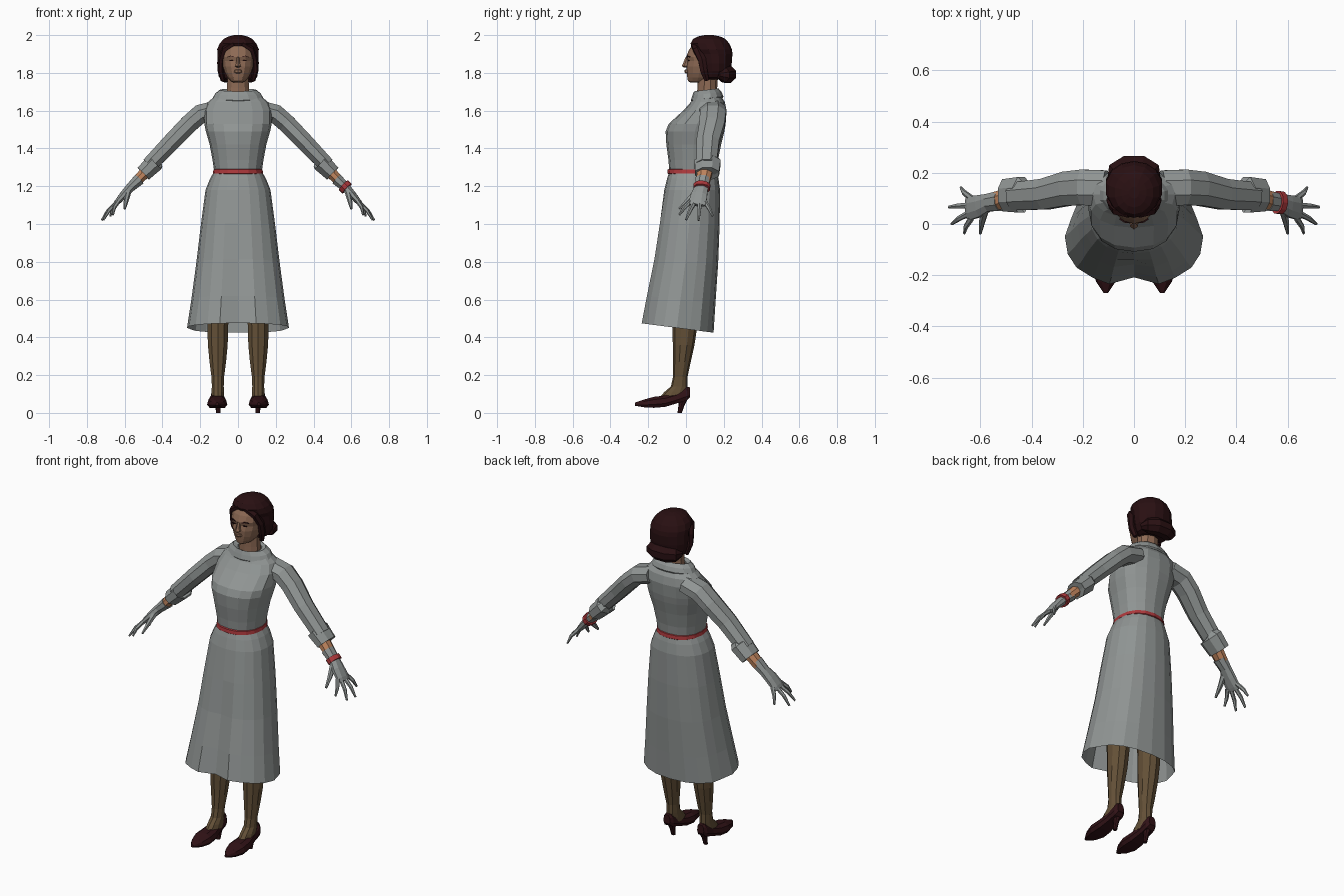
import bpy, bmesh, math
from mathutils import Vector


def material(name, r, g, b):
    m = bpy.data.materials.new(name)
    m.diffuse_color = (r, g, b, 1)
    return m


GREY = material("grey cloth", 0.28, 0.30, 0.295)
RED = material("red trim", 0.42, 0.04, 0.045)
FACE = material("face skin", 0.27, 0.145, 0.09)
ARM = material("arm skin", 0.52, 0.23, 0.11)
STOCKING = material("brown stocking", 0.125, 0.08, 0.038)
HAIR = material("dark hair", 0.022, 0.005, 0.006)
SHOE = material("dark shoe", 0.03, 0.006, 0.008)


def loft(name, rings, mat, caps=True):
    """Skin a list of equal-sized point rings with flat quads."""
    bm = bmesh.new()
    rows = [[bm.verts.new(p) for p in ring] for ring in rings]
    n = len(rows[0])
    for a, b in zip(rows, rows[1:]):
        for i in range(n):
            j = (i + 1) % n
            bm.faces.new((a[i], a[j], b[j], b[i]))
    if caps:
        bm.faces.new(rows[0])
        bm.faces.new(rows[-1])
    bmesh.ops.recalc_face_normals(bm, faces=bm.faces)
    mesh = bpy.data.meshes.new(name)
    bm.to_mesh(mesh)
    bm.free()
    mesh.materials.append(mat)
    ob = bpy.data.objects.new(name, mesh)
    bpy.context.collection.objects.link(ob)
    return ob


def hoop(z, w, yf, yb, n=14, cx=0.0, p=1.0, tilt=0.0):
    """Level oval ring: half width w, front yf, back yb."""
    cy, ry, pts = (yf + yb) / 2, (yb - yf) / 2, []
    for i in range(n):
        a = 2 * math.pi * i / n - math.pi / 2
        c, s = math.cos(a), math.sin(a)
        x = cx + w * math.copysign(abs(c) ** p, c)
        y = cy + ry * math.copysign(abs(s) ** p, s)
        pts.append(Vector((x, y, z + tilt * (y - cy))))
    return pts


def hoops(name, rows, mat, caps=True, **kw):
    return loft(name, [hoop(*r, **kw) for r in rows], mat, caps)


def sweep(name, path, mat, side=1, n=8):
    """Oval tube along path points (x, y, z, half depth in y, half thickness)."""
    c = [Vector(q[:3]) for q in path]
    rings = []
    for i, q in enumerate(path):
        t = (c[min(i + 1, len(c) - 1)] - c[max(i - 1, 0)]).normalized()
        u = Vector((0, 1, 0))
        u = (u - t * u.dot(t)).normalized()
        v = t.cross(u)
        ring = []
        for k in range(n):
            a = 2 * math.pi * (k + 0.5) / n
            pt = c[i] + u * q[3] * math.cos(a) + v * q[4] * math.sin(a)
            ring.append(Vector((pt.x * side, pt.y, pt.z)))
        rings.append(ring)
    return loft(name, rings, mat)


# Skirt: flared rings with folds that deepen toward the tilted hem
skirt = []
for z, w, yf, yb, k in [(1.28, .125, -.088, .163, 0), (1.24, .148, -.1, .172, 0),
                        (1.18, .172, -.115, .18, 0), (1.0, .196, -.145, .178, .2),
                        (.8, .22, -.175, .17, .5), (.6, .247, -.215, .156, .8),
                        (.45, .27, -.243, .146, 1)]:
    ring = hoop(z, w, yf, yb, n=20, p=.88, tilt=-.13 * k)
    for i, p in enumerate(ring):
        p.y += .035 * k if i == 0 else 0
        if i % 4 == 2:
            p.x *= 1 - .05 * k
    skirt.append(ring)
loft("skirt", skirt, GREY, caps=False)

# Bodice, belt and folded collar
hoops("bodice", [(1.27, .125, -.088, .163), (1.34, .135, -.093, .17), (1.42, .15, -.104, .186),
                 (1.49, .17, -.108, .203), (1.53, .178, -.092, .21), (1.6, .18, -.015, .215),
                 (1.645, .16, .025, .206), (1.67, .13, .04, .19), (1.69, .08, .055, .165)],
      GREY, n=16, p=.88)
hoops("belt", [(1.265, .128, -.094, .168), (1.268, .133, -.099, .172), (1.288, .13, -.097, .17),
               (1.291, .125, -.09, .165)], RED, n=16, p=.88)
hoops("collar", [(1.658, .128, .03, .195), (1.665, .137, .026, .198), (1.69, .123, .034, .188),
                 (1.71, .097, .042, .172), (1.7, .07, .056, .166), (1.68, .06, .06, .16)],
      GREY, n=14, tilt=.12)

# Neck, face and features
hoops("neck", [(1.67, .066, .058, .17), (1.72, .061, .06, .165), (1.79, .058, .06, .17)], FACE, n=10)
hoops("face", [(1.75, .026, .022, .1), (1.757, .04, .01, .14), (1.775, .056, .007, .16),
               (1.8, .07, .004, .18), (1.835, .082, .002, .2), (1.862, .086, .007, .21),
               (1.885, .088, .001, .21), (1.92, .086, .015, .2), (1.95, .07, .035, .18)],
      FACE, n=14, p=.95)
hoops("nose", [(1.828, .008, -.01, .03), (1.836, .018, -.022, .03), (1.85, .012, -.016, .03),
               (1.885, .007, -.002, .03)], FACE, n=6)
hoops("lips", [(1.797, .012, -.002, .03), (1.803, .022, -.007, .03), (1.815, .02, -.007, .03),
               (1.819, .008, -.003, .03)], FACE, n=8)
for s in (1, -1):
    hoops("eye", [(1.863, .011, .007, .02), (1.868, .011, .007, .02)], HAIR, n=6, cx=.036 * s)
    sweep("eyebrow", [(.02, .006, 1.884, .004, .002), (.038, .008, 1.889, .004, .003),
                      (.056, .021, 1.884, .004, .002)], HAIR, s, n=4)

# Hair cap, waves at the temples and rolled bun
hoops("hair", [(1.765, .07, .095, .19), (1.775, .09, .085, .215), (1.81, .107, .078, .236),
               (1.85, .113, .07, .242), (1.9, .111, .058, .246), (1.925, .113, .036, .243),
               (1.955, .1, .024, .23), (1.98, .077, .038, .208), (1.993, .05, .065, .18),
               (2.0, .02, .1, .145)], HAIR, n=14)
sweep("hair_bun", [(-.088, .17, 1.79, .02, .02), (-.07, .2, 1.79, .043, .042),
                   (-.03, .22, 1.792, .05, .048), (.03, .22, 1.792, .05, .048),
                   (.07, .2, 1.79, .043, .042), (.088, .17, 1.79, .02, .02)], HAIR)
for s in (1, -1):
    sweep("temple_wave", [(.02, .042, 1.955, .02, .014), (.07, .058, 1.925, .024, .018),
                          (.09, .085, 1.87, .024, .016), (.092, .095, 1.81, .022, .016),
                          (.08, .11, 1.76, .014, .012)], HAIR, s, n=6)

for s in (1, -1):
    # Sleeve, turned-back cuff and bare wrist
    sweep("sleeve", [(.11, .14, 1.605, .075, .054), (.2, .143, 1.582, .075, .055),
                     (.26, .138, 1.53, .072, .052), (.35, .116, 1.437, .065, .05),
                     (.47, .108, 1.312, .058, .045)], GREY, s)
    sweep("cuff", [(.437, .112, 1.329, .06, .045), (.44, .114, 1.326, .075, .053),
                   (.501, .112, 1.267, .068, .047), (.498, .112, 1.27, .045, .035)], GREY, s)
    sweep("wrist", [(.48, .1, 1.285, .044, .034), (.54, .09, 1.222, .038, .028)], ARM, s)

    # Glove: palm, four fingers and thumb
    sweep("glove_palm", [(.523, .09, 1.237, .042, .034), (.57, .083, 1.193, .037, .026),
                         (.605, .07, 1.155, .046, .022), (.64, .062, 1.115, .05, .016),
                         (.652, .06, 1.1, .044, .011)], GREY, s)
    for ky, tip in [(.022, (.662, -.036, 1.048)), (.047, (.712, .0, 1.022)),
                    (.074, (.722, .066, 1.019)), (.1, (.676, .142, 1.042))]:
        root = Vector((.635, ky, 1.118))
        tip = Vector(tip)
        mid = root.lerp(tip, .55) + Vector((.006, 0, .006))
        sweep("glove_finger", [(*root, .013, .012), (*mid, .011, .01), (*tip, .006, .005)],
              GREY, s, n=6)
    sweep("glove_thumb", [(.58, .06, 1.175, .02, .017), (.592, .012, 1.125, .014, .013),
                          (.6, -.036, 1.08, .007, .006)], GREY, s, n=6)

    # Stockinged leg and instep
    rows = [(.75, .068, -.07, .08), (.46, .058, -.071, .06), (.36, .055, -.07, .045),
            (.27, .046, -.068, .025), (.19, .035, -.069, .008), (.14, .033, -.08, .008),
            (.11, .035, -.115, .01), (.08, .036, -.14, .005)]
    hoops("leg", rows, STOCKING, n=10, cx=.107 * s)

    # Pointed court shoe: stations along y (y, half width, bottom, top)
    shoe = []
    for y, w, lo, hi in [(.022, .022, .085, .135), (.005, .034, .066, .138), (-.05, .038, .05, .108),
                         (-.11, .05, .032, .092), (-.17, .054, .027, .085),
                         (-.225, .038, .03, .07), (-.27, .008, .038, .054)]:
        shoe.append([Vector((s * (.11 + w * a), y, lo + (hi - lo) * b)) for a, b in
                     [(-.75, 0), (.75, 0), (1, .3), (.85, .75), (.45, 1),
                      (-.45, 1), (-.85, .75), (-1, .3)]])
    loft("shoe", shoe, SHOE)
    hoops("shoe_heel", [(0, .012, -.045, -.022), (.04, .014, -.04, -.008), (.09, .028, -.04, .018)],
          SHOE, n=8, cx=.105 * s)

# Bracelet on one wrist only
sweep("bracelet", [(.558, .085, 1.205, .046, .036), (.577, .082, 1.187, .046, .036)], RED, 1, n=10)
